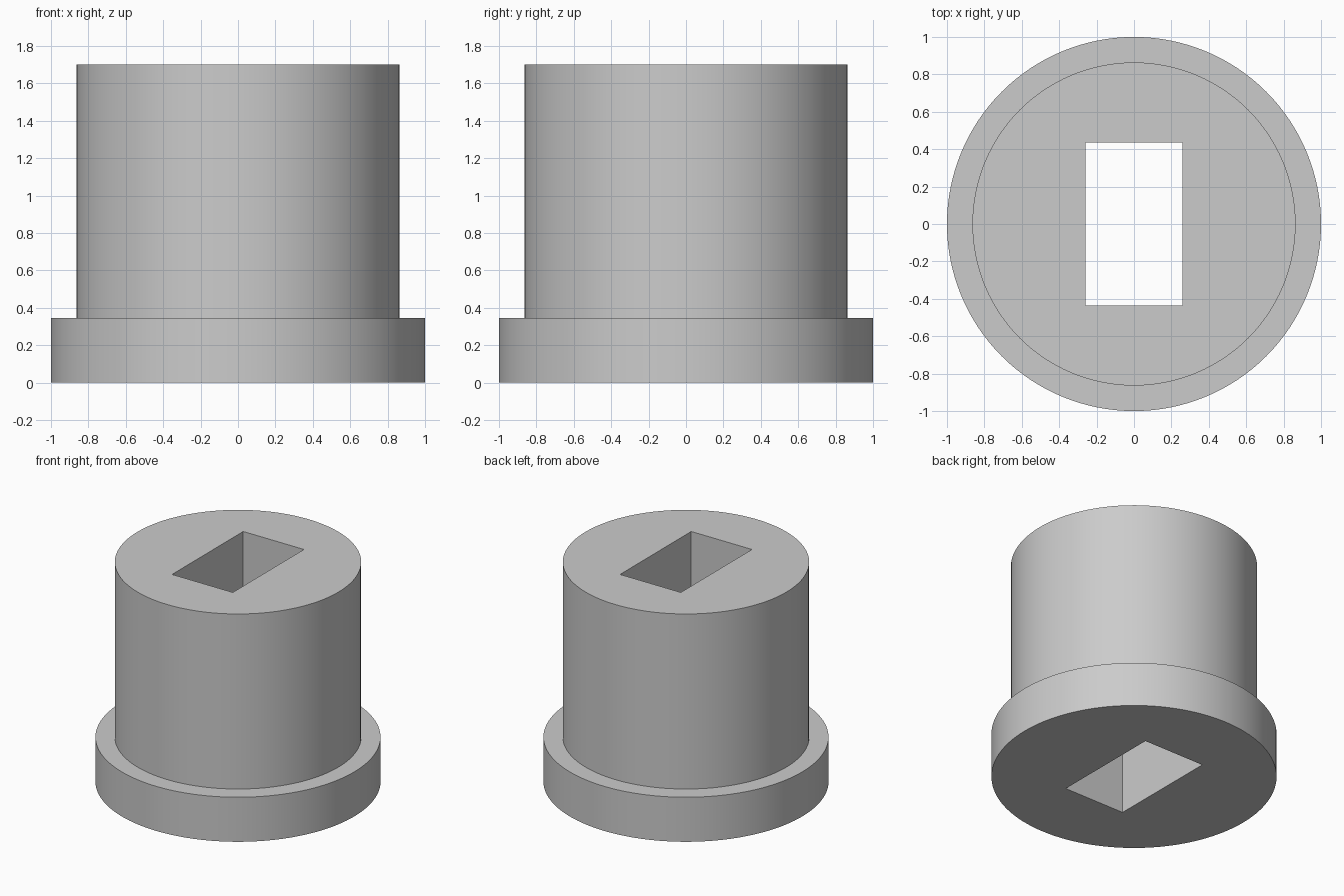
import bpy, bmesh
from math import cos, sin, pi, radians

if "Cube" in bpy.data.objects:
    bpy.data.objects.remove(bpy.data.objects["Cube"], do_unlink=True)

SIDES = 128
FLANGE_R, BARREL_R = 1.0, 0.864
FLANGE_H, TOTAL_H = 0.345, 1.70
SLOT_X, SLOT_Y = 0.26, 0.435

grey = bpy.data.materials.new("neutral grey")
grey.use_nodes = True
colour = (0.6, 0.6, 0.6, 1)
grey.diffuse_color = colour
grey.node_tree.nodes["Principled BSDF"].inputs["Base Color"].default_value = colour

bm = bmesh.new()


def loop(points, z):
    return [bm.verts.new((x, y, z)) for x, y in points]


def circle(r):
    return [(r * cos(2 * pi * i / SIDES), r * sin(2 * pi * i / SIDES)) for i in range(SIDES)]


def bridge(a, b):
    n = len(a)
    for i in range(n):
        j = (i + 1) % n
        bm.faces.new((a[i], a[j], b[j], b[i]))


def cap(outer, inner):
    edges = []
    for ring in (outer, inner):
        for i, v in enumerate(ring):
            edges.append(bm.edges.get((v, ring[i - 1])))
    bmesh.ops.triangle_fill(bm, use_beauty=True, edges=edges)


# Turned outside: wide flange, shoulder, barrel
profile = [(FLANGE_R, 0), (FLANGE_R, FLANGE_H), (BARREL_R, FLANGE_H), (BARREL_R, TOTAL_H)]
rings = [loop(circle(r), z) for r, z in profile]
for lower, upper in zip(rings, rings[1:]):
    bridge(lower, upper)

# Rectangular slot straight through
corners = [(SLOT_X, SLOT_Y), (-SLOT_X, SLOT_Y), (-SLOT_X, -SLOT_Y), (SLOT_X, -SLOT_Y)]
slot_bottom, slot_top = loop(corners, 0), loop(corners, TOTAL_H)
bridge(slot_top, slot_bottom)

# End faces around the slot
cap(rings[0], slot_bottom)
cap(rings[-1], slot_top)
bmesh.ops.recalc_face_normals(bm, faces=bm.faces)

mesh = bpy.data.meshes.new("flanged_bushing")
bm.to_mesh(mesh)
bm.free()
mesh.materials.append(grey)
bushing = bpy.data.objects.new("flanged_bushing", mesh)
bpy.context.collection.objects.link(bushing)

# Smooth round walls, crisp rims
bpy.ops.object.select_all(action="DESELECT")
bushing.select_set(True)
bpy.context.view_layer.objects.active = bushing
bpy.ops.object.shade_smooth_by_angle(angle=radians(30))
